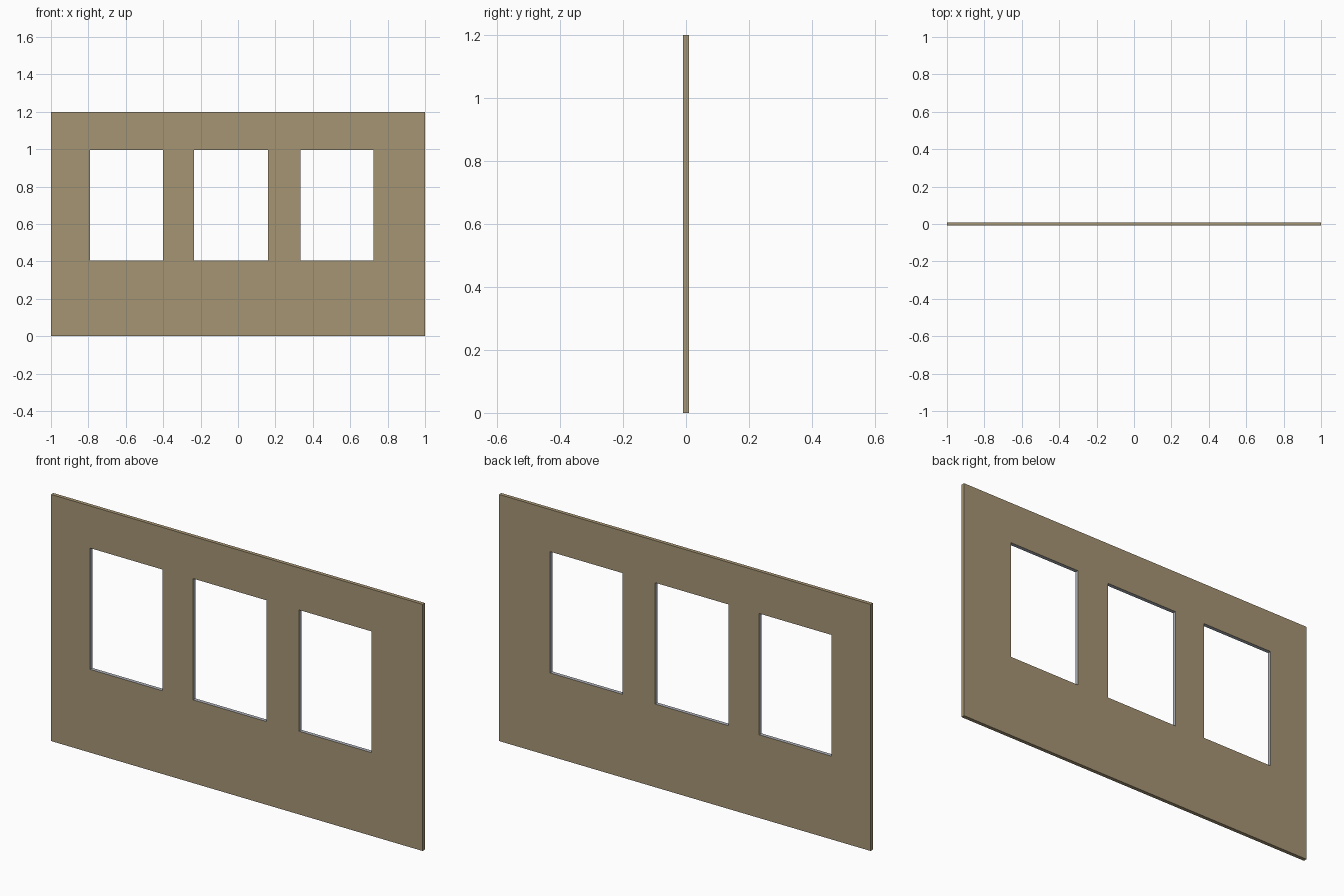
import bpy, bmesh

if "Cube" in bpy.data.objects:
    bpy.data.objects.remove(bpy.data.objects["Cube"])

THICK = 0.018
XS = [-1.0, -0.79, -0.40, -0.235, 0.16, 0.335, 0.725, 1.0]  # wall and window edges
ZS = [0.0, 0.405, 0.995, 1.2]


def material(name, color):
    m = bpy.data.materials.new(name)
    m.diffuse_color = color
    m.use_nodes = True
    m.node_tree.nodes["Principled BSDF"].inputs["Base Color"].default_value = m.diffuse_color
    return m


# wall panel: grid of cells with every second middle cell left open as a window
bm = bmesh.new()
verts = [[bm.verts.new((x, -THICK / 2, z)) for z in ZS] for x in XS]
for i in range(len(XS) - 1):
    for j in range(len(ZS) - 1):
        if j == 1 and i % 2 == 1:
            continue
        bm.faces.new((verts[i][j], verts[i + 1][j], verts[i + 1][j + 1], verts[i][j + 1]))

# give it thickness, keeping the front face
ext = bmesh.ops.extrude_face_region(bm, geom=bm.faces[:], use_keep_orig=True)
bmesh.ops.translate(bm, vec=(0, THICK, 0),
                    verts=[g for g in ext["geom"] if isinstance(g, bmesh.types.BMVert)])
bmesh.ops.recalc_face_normals(bm, faces=bm.faces[:])

# grey window reveals: side faces that are not on the outer border
for f in bm.faces:
    c = f.calc_center_median()
    if abs(f.normal.y) < 0.5 and abs(c.x) < 0.99 and 0.01 < c.z < 1.19:
        f.material_index = 1

mesh = bpy.data.meshes.new("window_wall")
bm.to_mesh(mesh)
bm.free()
mesh.materials.append(material("tan_wall", (0.38, 0.30, 0.175, 1)))
mesh.materials.append(material("grey_reveal", (0.42, 0.44, 0.48, 1)))
wall = bpy.data.objects.new("window_wall", mesh)
bpy.context.collection.objects.link(wall)
